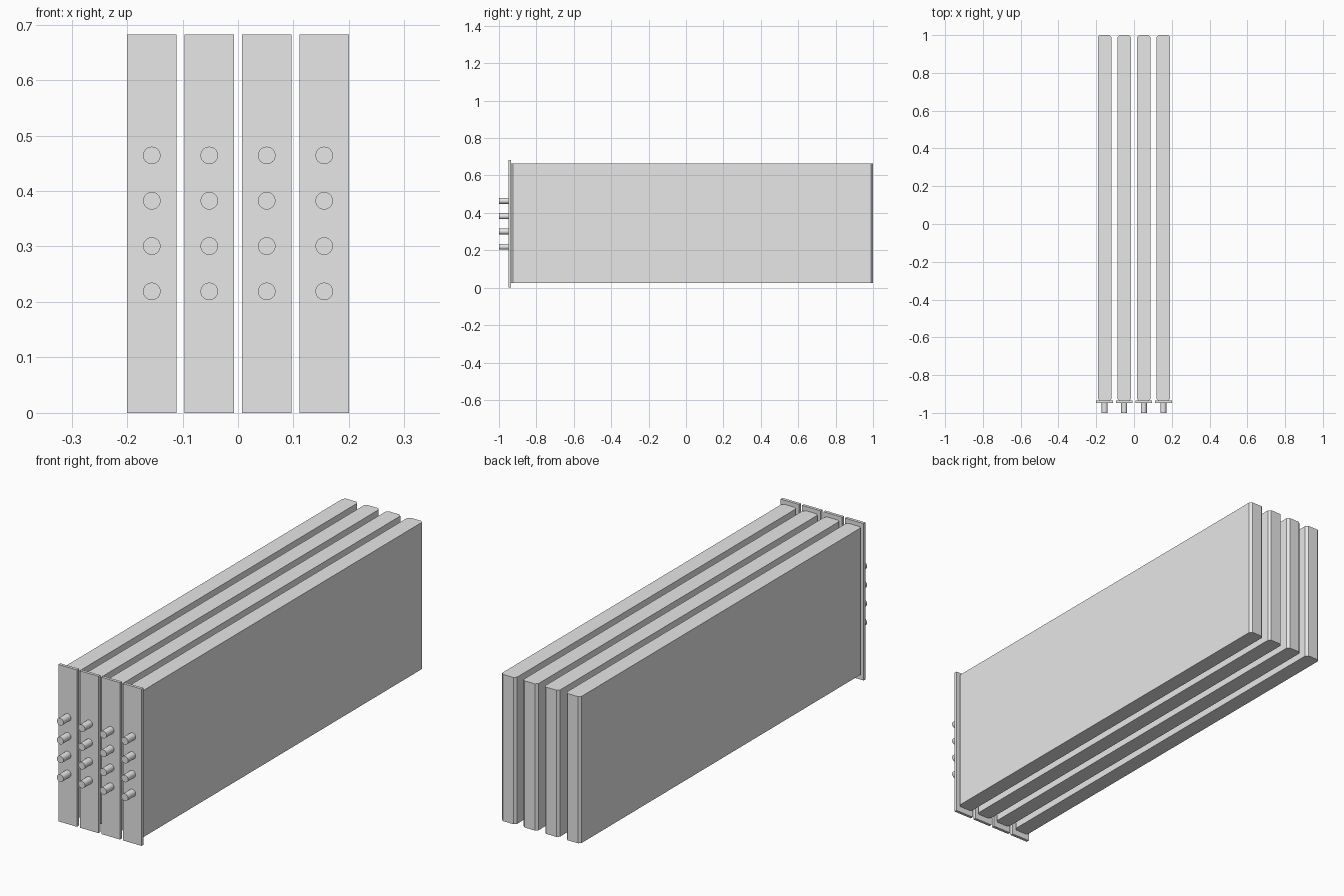
import bpy
import bmesh
from math import radians
from mathutils import Matrix

default = bpy.data.objects.get("Cube")
if default:
    bpy.data.objects.remove(default, do_unlink=True)

grey = bpy.data.materials.new("light_grey")
grey.use_nodes = True
colour = (0.8, 0.8, 0.8, 1)
grey.diffuse_color = colour
grey.node_tree.nodes["Principled BSDF"].inputs["Base Color"].default_value = colour


def add_object(name, bm):
    bmesh.ops.recalc_face_normals(bm, faces=bm.faces)
    mesh = bpy.data.meshes.new(name)
    bm.to_mesh(mesh)
    bm.free()
    mesh.materials.append(grey)
    obj = bpy.data.objects.new(name, mesh)
    bpy.context.collection.objects.link(obj)
    return obj


def box(name, x, width, y0, y1, z0, z1, chamfer=0):
    bm = bmesh.new()
    centre = Matrix.Translation((x, (y0 + y1) / 2, (z0 + z1) / 2))
    size = Matrix.Diagonal((width, y1 - y0, z1 - z0, 1))
    bmesh.ops.create_cube(bm, size=1, matrix=centre @ size)
    if chamfer:
        # Cut only the four upright corners
        upright = [e for e in bm.edges
                   if abs(e.verts[0].co.z - e.verts[1].co.z) > 0.1]
        bmesh.ops.bevel(bm, geom=upright, offset=chamfer, segments=1,
                        affect='EDGES')
    return add_object(name, bm)


def pin(name, x, z, radius, y0, y1):
    bm = bmesh.new()
    place = Matrix.Translation((x, (y0 + y1) / 2, z)) @ Matrix.Rotation(radians(90), 4, 'X')
    bmesh.ops.create_cone(bm, cap_ends=True, segments=32, radius1=radius,
                          radius2=radius, depth=y1 - y0, matrix=place)
    obj = add_object(name, bm)
    bpy.ops.object.select_all(action='DESELECT')
    obj.select_set(True)
    bpy.context.view_layer.objects.active = obj
    bpy.ops.object.shade_smooth_by_angle(angle=radians(30))


# Four identical modules side by side
pitch = 0.1036
for i in range(4):
    x = (i - 1.5) * pitch
    n = i + 1
    box(f"module_body_{n}", x, 0.071, -0.935, 1.0, 0.026, 0.664, chamfer=0.01)
    box(f"front_plate_{n}", x, 0.0895, -0.948, -0.935, 0, 0.682)
    # Column of connector pins on the front plate
    for j in range(4):
        pin(f"connector_pin_{n}_{j + 1}", x, 0.219 + j * 0.0817, 0.0158, -1.0, -0.944)
